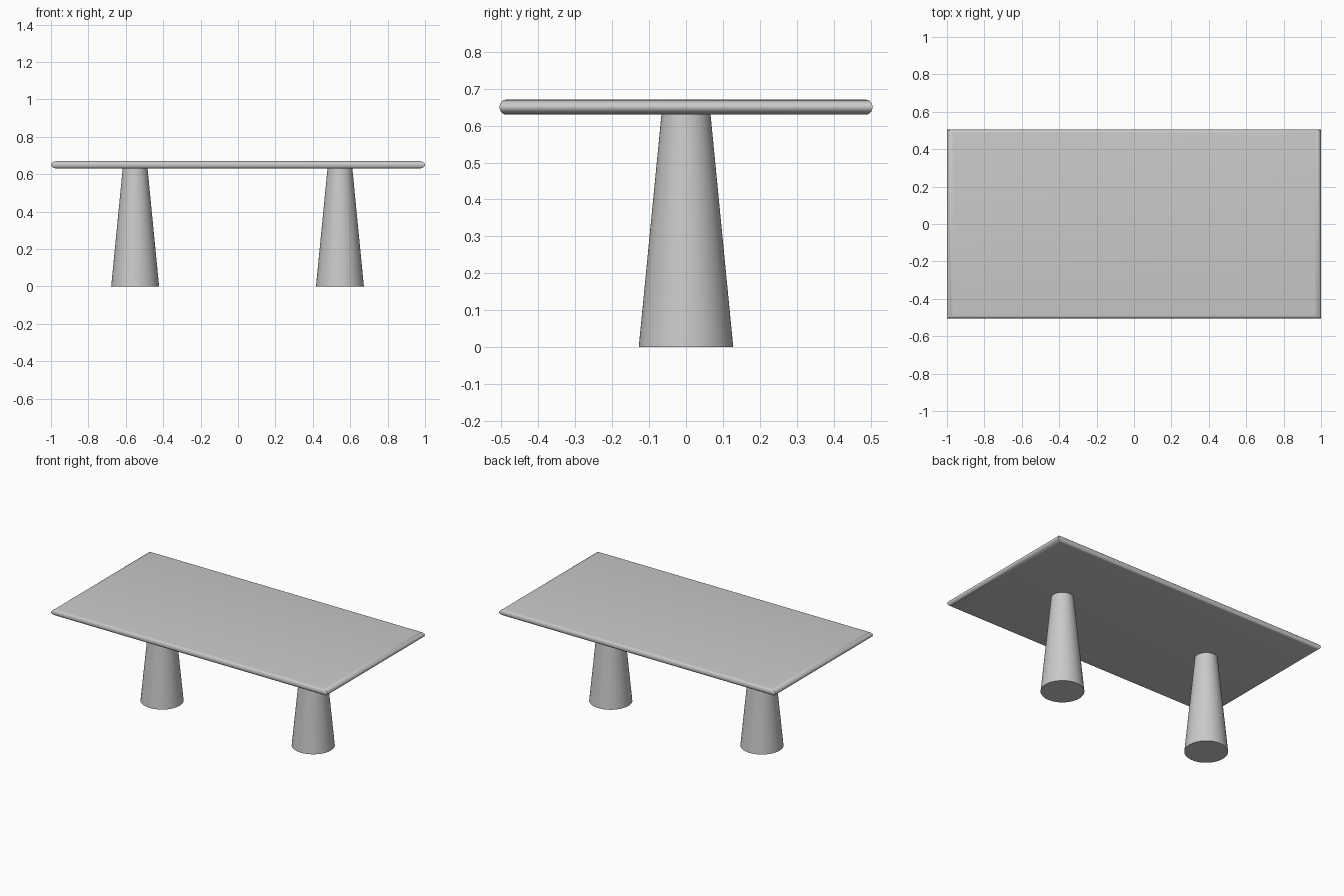
import bpy, bmesh, math

if "Cube" in bpy.data.objects:
    bpy.data.objects.remove(bpy.data.objects["Cube"])

TOP, BOTTOM = 0.67, 0.63

grey = bpy.data.materials.new("light grey")
grey.diffuse_color = (0.6, 0.59, 0.58, 1)
grey.use_nodes = True
grey.node_tree.nodes["Principled BSDF"].inputs["Base Color"].default_value = grey.diffuse_color


def finish(name, bm, angle):
    bmesh.ops.recalc_face_normals(bm, faces=bm.faces)
    mesh = bpy.data.meshes.new(name)
    bm.to_mesh(mesh)
    bm.free()
    mesh.materials.append(grey)
    obj = bpy.data.objects.new(name, mesh)
    bpy.context.collection.objects.link(obj)
    bpy.ops.object.select_all(action='DESELECT')
    obj.select_set(True)
    bpy.context.view_layer.objects.active = obj
    bpy.ops.object.shade_smooth_by_angle(angle=math.radians(angle))
    return obj


# Tabletop: stacked rectangles give a bullnose edge with mitred corners
bm = bmesh.new()
mid, half = (TOP + BOTTOM) / 2, (TOP - BOTTOM) / 2
steps = 12
rings = []
for i in range(steps + 1):
    a = math.pi * (i / steps - 0.5)
    inset = 1 - math.cos(a)
    x, y, z = 1.0 - 0.034 * inset, 0.505 - 0.017 * inset, mid + half * math.sin(a)
    rings.append([bm.verts.new((sx * x, sy * y, z))
                  for sx, sy in ((-1, -1), (1, -1), (1, 1), (-1, 1))])
for lower, upper in zip(rings, rings[1:]):
    for k in range(4):
        n = (k + 1) % 4
        bm.faces.new((lower[k], lower[n], upper[n], upper[k]))
bm.faces.new(rings[0][::-1])
bm.faces.new(rings[-1])
finish("tabletop", bm, 40)

# Legs: two tapered round columns
for name, x in (("left_leg", -0.55), ("right_leg", 0.545)):
    bm = bmesh.new()
    bmesh.ops.create_cone(bm, cap_ends=True, segments=64,
                          radius1=0.128, radius2=0.066, depth=BOTTOM + 0.005)
    bmesh.ops.translate(bm, verts=bm.verts, vec=(x, 0, (BOTTOM + 0.005) / 2))
    finish(name, bm, 40)
